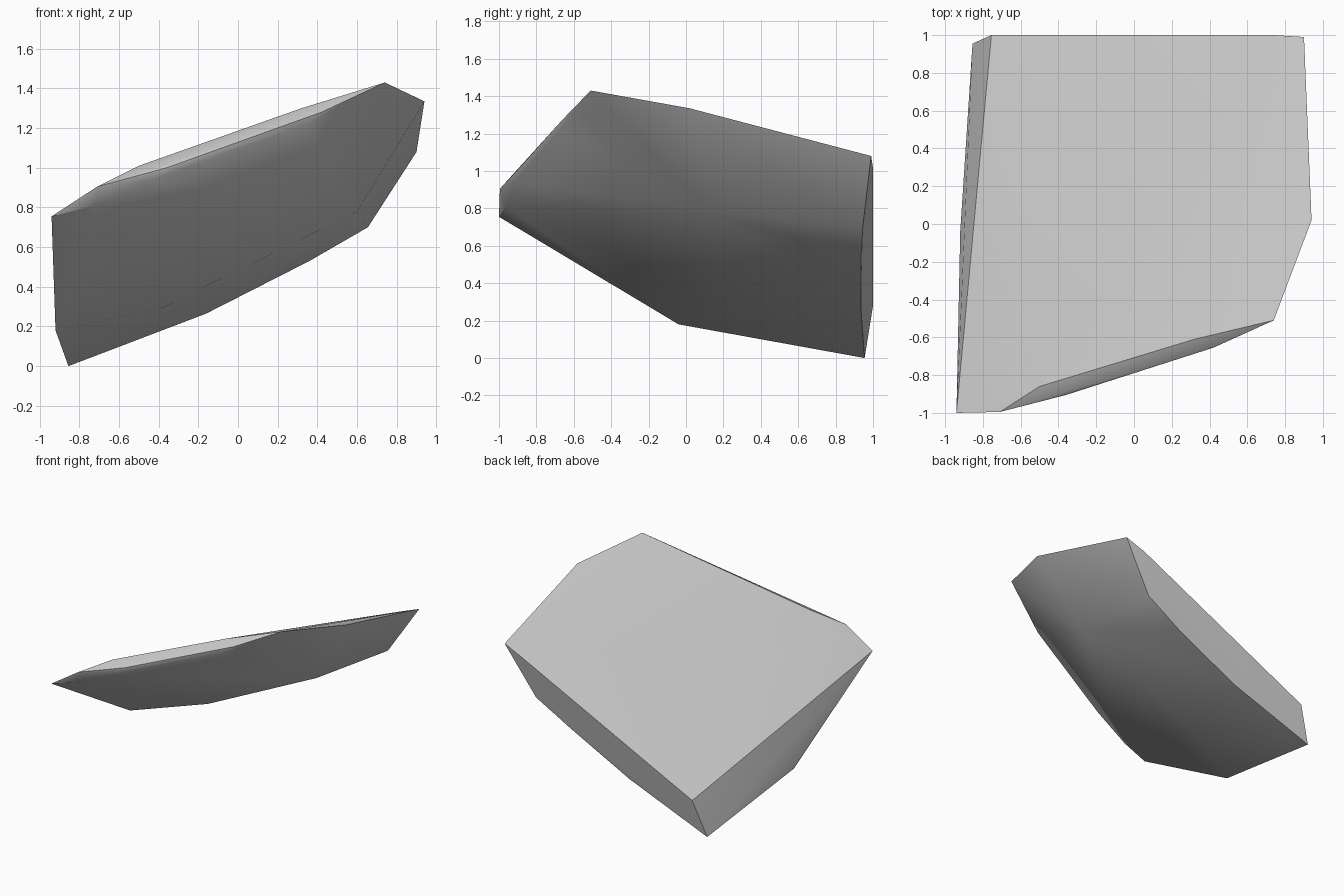
import bpy
import bmesh
import math

cube = bpy.data.objects.get("Cube")
if cube:
    bpy.data.objects.remove(cube, do_unlink=True)

# One plain stone colour
stone = bpy.data.materials.new("grey_stone")
stone.use_nodes = True
grey = (0.58, 0.58, 0.58, 1.0)
stone.diffuse_color = grey
shader = stone.node_tree.nodes["Principled BSDF"]
shader.inputs["Base Color"].default_value = grey
shader.inputs["Roughness"].default_value = 0.9

# Rim of the broad sloping top
top_rim = [(-0.94, -1.0, 0.755), (-0.71, -0.995, 0.905), (0.74, -0.51, 1.43),
           (0.94, 0.02, 1.335), (0.90, 0.99, 1.08), (0.74, 1.0, 1.015),
           (-0.755, 1.0, 0.28)]

# Chipped front: upper, middle and lower chip lines
front_chips = [(-0.50, -0.86, 1.01), (0.32, -0.61, 1.30),
               (-0.36, -0.905, 1.0), (0.42, -0.655, 1.28),
               (-0.72, -0.965, 0.81), (-0.43, -0.92, 0.94), (0.35, -0.677, 1.22)]

# Lower back edge and the low corner of the flank
under_edge = [(-0.855, 0.955, 0.0), (-0.16, 0.935, 0.265), (0.36, 0.935, 0.53),
              (0.655, 0.945, 0.70), (-0.92, -0.04, 0.18)]

# Swelling of the underside
belly = [(-0.39, 0.18, 0.29), (0.60, 0.13, 0.78)]


def hull_object(name, points, material):
    """Wrap a convex skin round the points."""
    bm = bmesh.new()
    for p in points:
        bm.verts.new(p)
    bmesh.ops.convex_hull(bm, input=bm.verts[:])
    loose = [v for v in bm.verts if not v.link_faces]
    bmesh.ops.delete(bm, geom=loose, context="VERTS")
    bmesh.ops.recalc_face_normals(bm, faces=bm.faces[:])
    mesh = bpy.data.meshes.new(name)
    bm.to_mesh(mesh)
    bm.free()
    mesh.materials.append(material)
    obj = bpy.data.objects.new(name, mesh)
    bpy.context.collection.objects.link(obj)
    return obj


rock = hull_object("rock_slab", top_rim + front_chips + under_edge + belly, stone)

# Soft underside, crisp broken edges
bpy.ops.object.select_all(action="DESELECT")
rock.select_set(True)
bpy.context.view_layer.objects.active = rock
bpy.ops.object.shade_smooth_by_angle(angle=math.radians(35))
